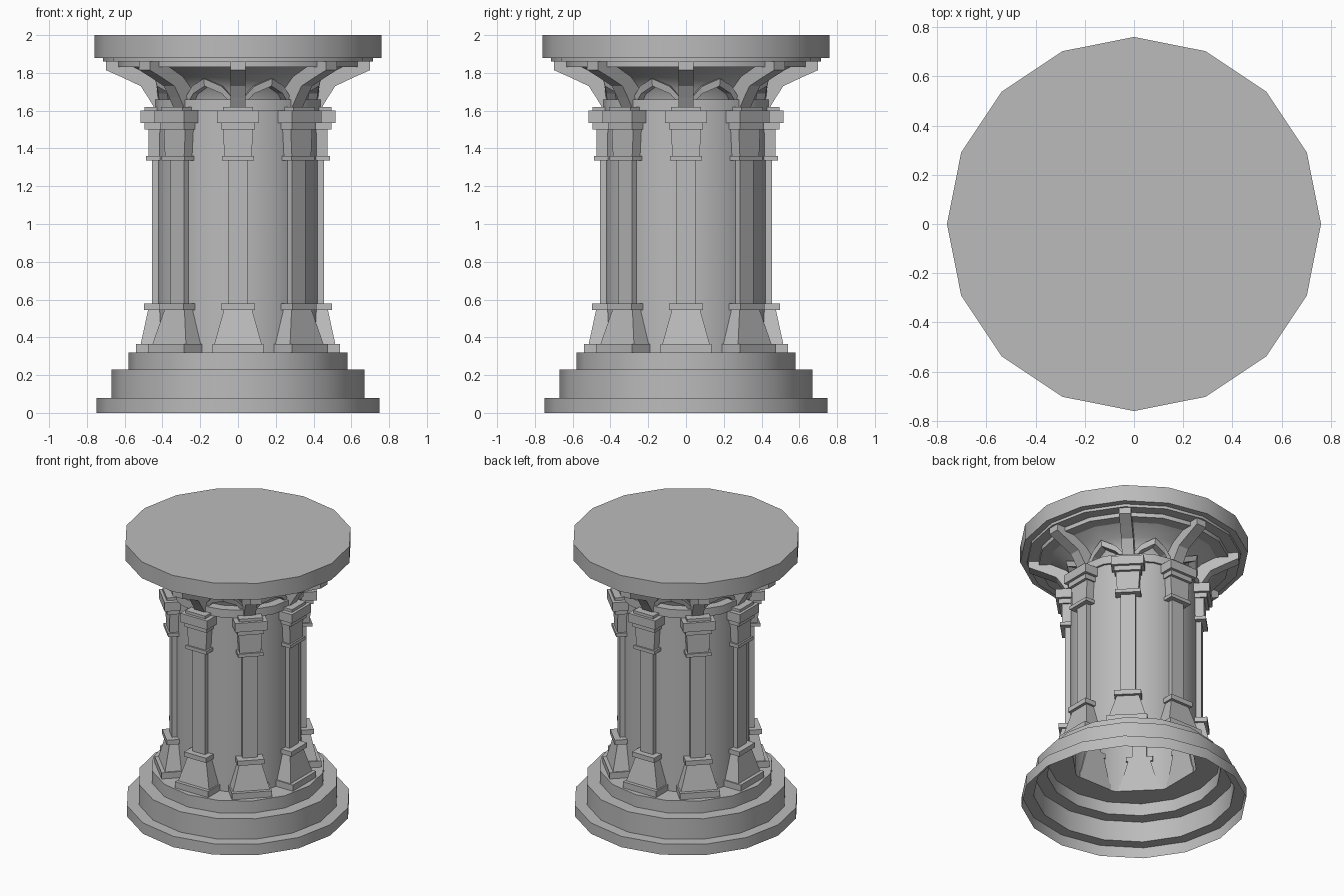
import bpy, bmesh, math

if "Cube" in bpy.data.objects:
    bpy.data.objects.remove(bpy.data.objects["Cube"], do_unlink=True)

SIDES, BAYS = 16, 8
stone = bpy.data.materials.new("grey_stone")
stone.use_nodes = True
GREY = (0.5, 0.5, 0.5, 1)
stone.diffuse_color = GREY
stone.node_tree.nodes["Principled BSDF"].inputs["Base Color"].default_value = GREY


def finish(name, bm, smooth=False):
    bmesh.ops.recalc_face_normals(bm, faces=bm.faces[:])
    mesh = bpy.data.meshes.new(name)
    bm.to_mesh(mesh)
    bm.free()
    mesh.materials.append(stone)
    obj = bpy.data.objects.new(name, mesh)
    bpy.context.collection.objects.link(obj)
    if smooth:
        bpy.ops.object.select_all(action="DESELECT")
        bpy.context.view_layer.objects.active = obj
        obj.select_set(True)
        bpy.ops.object.shade_smooth_by_angle(angle=math.radians(30))
    return obj


def lathe(name, profile, cap_top=False):
    bm = bmesh.new()
    rings = []
    for r, z in profile:
        angles = [math.tau * i / SIDES for i in range(SIDES)]
        rings.append([bm.verts.new((r * math.cos(a), r * math.sin(a), z)) for a in angles])
    for low, high in zip(rings, rings[1:]):
        for i in range(SIDES):
            j = (i + 1) % SIDES
            bm.faces.new((low[i], low[j], high[j], high[i]))
    if cap_top:
        bm.faces.new(rings[-1])
    return finish(name, bm, True)


def loft(bm, loops):
    """Skin a closed strip through equal-length loops and cap both ends."""
    rings = [[bm.verts.new(p) for p in loop] for loop in loops]
    n = len(rings[0])
    for a, b in zip(rings, rings[1:]):
        for i in range(n):
            bm.faces.new((a[i], a[(i + 1) % n], b[(i + 1) % n], b[i]))
    bm.faces.new(rings[0])
    bm.faces.new(rings[-1])


def around(name, build, offset=0.0):
    """Repeat a part, built facing the front, in every bay."""
    for k in range(BAYS):
        bm = bmesh.new()
        build(bm)
        obj = finish(f"{name}_{k + 1}", bm)
        obj.rotation_euler.z = math.tau * (k + offset) / BAYS


# Hollow stepped base, shaft and collar
lathe("base_and_shaft", [(0.75, 0), (0.75, 0.08), (0.67, 0.08), (0.67, 0.23),
                         (0.58, 0.23), (0.58, 0.32), (0.43, 0.32), (0.43, 1.6),
                         (0.445, 1.6), (0.445, 1.66), (0.38, 1.66)])

# Flared neck and round top slab
FLARE = [(0.38, 1.66), (0.4, 1.72), (0.46, 1.78), (0.56, 1.83)]
lathe("flared_neck", FLARE)
lathe("top_slab", [(0.56, 1.83), (0.64, 1.83), (0.64, 1.86), (0.715, 1.86), (0.715, 1.88),
                   (0.76, 1.88), (0.76, 2.0), (0.69, 2.0)], True)


# Pilasters: stacked tapered blocks (z0, z1, half width and reach at each end)
BLOCKS = [(0.32, 0.365, 0.135, 0.54, 0.135, 0.54),
          (0.365, 0.545, 0.125, 0.515, 0.075, 0.476),
          (0.545, 0.58, 0.09, 0.497, 0.09, 0.497),
          (0.58, 1.335, 0.05, 0.455, 0.05, 0.455),
          (1.335, 1.36, 0.085, 0.487, 0.085, 0.487),
          (1.36, 1.5, 0.072, 0.475, 0.08, 0.475),
          (1.5, 1.535, 0.09, 0.495, 0.09, 0.495),
          (1.535, 1.6, 0.11, 0.515, 0.11, 0.515),
          (1.6, 1.62, 0.08, 0.495, 0.08, 0.495)]


def pilaster(bm):
    for z0, z1, w0, r0, w1, r1 in BLOCKS:
        loft(bm, [[(-w, -0.4, z), (w, -0.4, z), (w, -r, z), (-w, -r, z)]
                  for z, w, r in ((z0, w0, r0), (z1, w1, r1))])


around("pilaster", pilaster)


# Curved ribs carrying the slab
RIB = [(0.44, 1.61), (0.476, 1.67), (0.515, 1.73), (0.61, 1.775), (0.7, 1.815), (0.7, 1.86)]


def rib(bm):
    inner = [(0.58, 1.86)] + [(r - 0.01, z) for r, z in reversed(FLARE)] + [(0.37, 1.61)]
    loft(bm, [[(x, -r, z) for r, z in RIB + inner] for x in (-0.04, 0.04)])


around("rib", rib)


# Pointed arches raised on the neck between the ribs
def pointed_arch(bm):
    half = [(19, 1.665, 0.425), (11, 1.73, 0.44), (0, 1.77, 0.475)]
    path = [(-a, z, r) for a, z, r in half] + [(a, z, r) for a, z, r in half[-2::-1]]
    loops = []
    for a, z, r in path:
        s, c = math.sin(math.radians(a)), math.cos(math.radians(a))
        loops.append([(q * s, -q * c, h) for q, h in
                      ((r, z), (r - 0.07, z), (r - 0.07, z - 0.04), (r - 0.01, z - 0.04))])
    loft(bm, loops)


around("pointed_arch", pointed_arch, 0.5)
